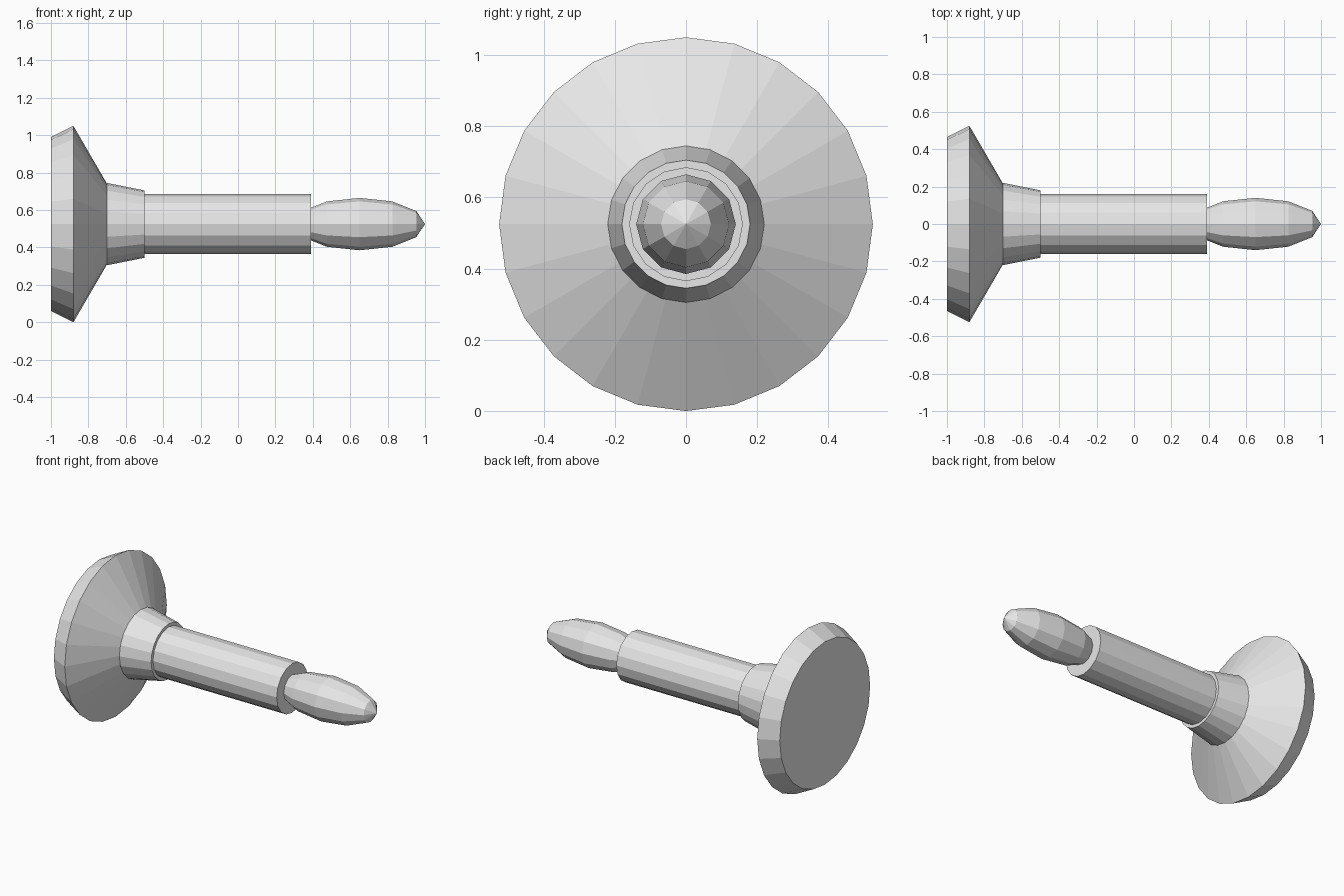
import bpy, bmesh, math

if "Cube" in bpy.data.objects:
    bpy.data.objects.remove(bpy.data.objects["Cube"])

AXIS_Z = 0.525

grey = bpy.data.materials.new("light_grey")
grey.diffuse_color = (0.8, 0.8, 0.8, 1)
grey.use_nodes = True
grey.node_tree.nodes["Principled BSDF"].inputs["Base Color"].default_value = grey.diffuse_color


def lathe(name, profile, sides):
    """Flat-faced solid turned about the x axis from (x, radius) points."""
    bm = bmesh.new()
    rings = []
    for x, r in profile:
        n = sides if r > 0 else 1
        rings.append([bm.verts.new((x, r * math.cos(2 * math.pi * i / sides),
                                    r * math.sin(2 * math.pi * i / sides)))
                      for i in range(n)])
    for a, b in zip(rings, rings[1:]):
        for i in range(sides):
            j = (i + 1) % sides
            if len(a) == 1:
                bm.faces.new((a[0], b[i], b[j]))
            elif len(b) == 1:
                bm.faces.new((a[i], a[j], b[0]))
            else:
                bm.faces.new((a[i], a[j], b[j], b[i]))
    for ring in (rings[0], rings[-1]):
        if len(ring) > 1:
            bm.faces.new(ring)
    bmesh.ops.recalc_face_normals(bm, faces=bm.faces)
    mesh = bpy.data.meshes.new(name)
    bm.to_mesh(mesh)
    bm.free()
    mesh.materials.append(grey)
    obj = bpy.data.objects.new(name, mesh)
    obj.location.z = AXIS_Z
    bpy.context.collection.objects.link(obj)
    return obj


# Wide flared base disc
lathe("base_disc", [(-1, 0.465), (-0.88, 0.525), (-0.70, 0.215)], 24)
# Tapered collar between disc and shaft
lathe("collar", [(-0.70, 0.22), (-0.50, 0.18)], 20)
# Straight shaft
lathe("shaft", [(-0.52, 0.16), (0.39, 0.16)], 16)
# Stretched low-poly bulb at the tip, partly sunk into the shaft
bulb = [(0.65 - 0.35 * math.cos(math.pi * k / 6),
         0.14 * math.sin(math.pi * k / 6) if 0 < k < 6 else 0) for k in range(7)]
lathe("tip_bulb", bulb, 12)
